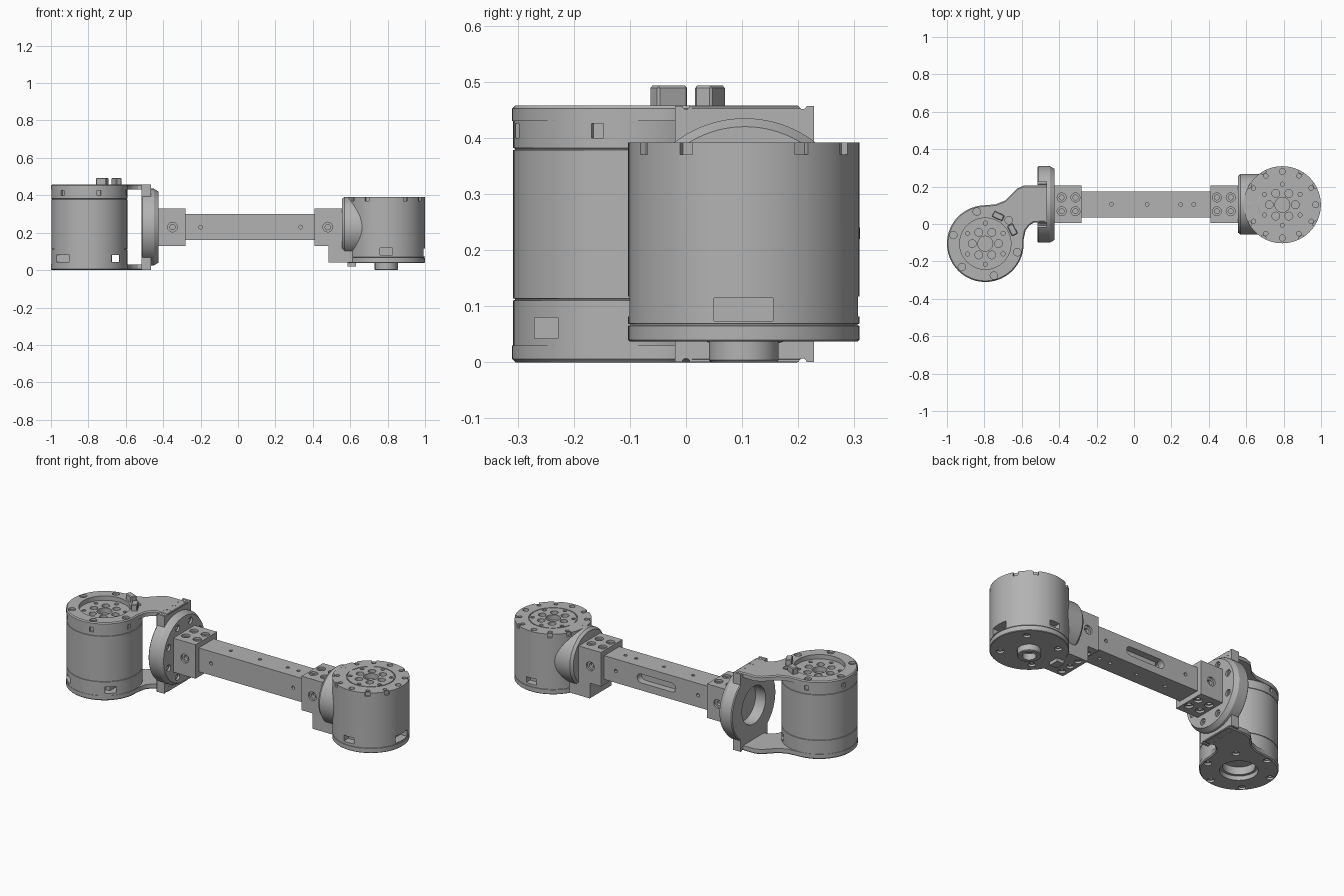
import bpy, bmesh
from math import sin, cos, pi, radians
from mathutils import Matrix, Vector

cube = bpy.data.objects.get("Cube")
if cube:
    bpy.data.objects.remove(cube)

grey = bpy.data.materials.new("machined grey")
grey.use_nodes = True
COL = (0.45, 0.45, 0.45, 1)
grey.diffuse_color = COL
grey.node_tree.nodes["Principled BSDF"].inputs["Base Color"].default_value = COL
made = []

AXES = {"Z": Matrix.Identity(4),
        "-Z": Matrix.Rotation(pi, 4, "X"),
        "X": Matrix.Rotation(pi / 2, 4, "Y"),
        "-X": Matrix.Rotation(-pi / 2, 4, "Y"),
        "Y": Matrix.Rotation(-pi / 2, 4, "X"),
        "-Y": Matrix.Rotation(pi / 2, 4, "X")}


def lathe(bm, at, profile, axis="Z", n=24):
    """Revolve (radius, height) points; a profile off the axis closes on itself."""
    m = Matrix.Translation(at) @ AXES[axis]
    rings = []
    for r, h in profile:
        count = 1 if r == 0 else n
        rings.append([bm.verts.new(m @ Vector((r * cos(2 * pi * i / n), r * sin(2 * pi * i / n), h)))
                      for i in range(count)])
    pairs = list(zip(rings, rings[1:]))
    if profile[0][0] > 0:
        pairs.append((rings[-1], rings[0]))
    for a, b in pairs:
        for i in range(n):
            j = (i + 1) % n
            quad = [a[i % len(a)], a[j % len(a)], b[j % len(b)], b[i % len(b)]]
            bm.faces.new(list(dict.fromkeys(quad)))


def cyl(bm, at, r, h0, h1, axis="Z", n=24, ch=0):
    top = [(r - ch, h1 - 0), (0, h1)] if ch else [(0, h1)]
    lathe(bm, at, [(0, h0), (r, h0), (r, h1 - ch)] + top, axis, n)


def box(bm, lo, hi, turn=0.0):
    lo, hi = Vector(lo), Vector(hi)
    m = Matrix.Translation((lo + hi) / 2) @ Matrix.Rotation(turn, 4, "Z") @ Matrix.Diagonal((*(hi - lo), 1))
    bmesh.ops.create_cube(bm, size=1, matrix=m)


def prism(bm, pts, z0, z1, bevel_z=None):
    face = bm.faces.new([bm.verts.new((x, y, z0)) for x, y in pts])
    ext = bmesh.ops.extrude_face_region(bm, geom=[face])
    bmesh.ops.translate(bm, vec=(0, 0, z1 - z0), verts=[v for v in ext["geom"] if isinstance(v, bmesh.types.BMVert)])
    if bevel_z is not None:
        rim = [e for e in bm.edges if all(abs(v.co.z - bevel_z) < 1e-5 for v in e.verts)]
        bmesh.ops.bevel(bm, geom=rim, offset=0.006, segments=1, affect="EDGES")


def bore(bm, at, axis, r, depth=0.03):
    """Counterbored screw hole, cut downwards against the axis."""
    lathe(bm, at, [(0, 0.01), (r, 0.01), (r, -0.012), (r * .55, -0.012), (r * .55, -depth), (0, -depth)], axis, 16)


def around(at, r, count, start=0.0):
    for i in range(count):
        a = radians(start) + 2 * pi * i / count
        yield a, (at[0] + r * cos(a), at[1] + r * sin(a), at[2])


def build(name, bm, cutter=None):
    def to_object(b, label):
        bmesh.ops.recalc_face_normals(b, faces=b.faces)
        mesh = bpy.data.meshes.new(label)
        b.to_mesh(mesh)
        b.free()
        o = bpy.data.objects.new(label, mesh)
        bpy.context.collection.objects.link(o)
        return o
    o = to_object(bm, name)
    o.data.materials.append(grey)
    if cutter:
        c = to_object(cutter, name + "_cutter")
        c.hide_render = True
        mod = o.modifiers.new("cut", "BOOLEAN")
        mod.operation, mod.object, mod.solver, mod.use_self = "DIFFERENCE", c, "EXACT", True
        bpy.context.view_layer.update()
        mesh = bpy.data.meshes.new_from_object(o.evaluated_get(bpy.context.evaluated_depsgraph_get()))
        o.modifiers.clear()
        o.data = mesh
        bpy.data.objects.remove(c)
    made.append(o)
    return o


def rotor_holes(bm, at):
    cyl(bm, at, 0.04, -0.03, 0.02)
    for _, p in around(at, 0.07, 6):
        cyl(bm, p, 0.021, -0.02, 0.02, n=16)
    for _, p in around(at, 0.11, 6, 30):
        cyl(bm, p, 0.011, -0.02, 0.02, n=12)


# Elbow motor held by the yoke
LX, LY, MY, MZ = -0.795, -0.105, 0.105, 0.23
b, c = bmesh.new(), bmesh.new()
prof = [(0, 0.025), (0.203, 0.025)]
for z in (0.112, 0.38):
    prof += [(0.203, z - 0.002), (0.2, z - 0.001), (0.2, z + 0.001), (0.203, z + 0.002)]
lathe(b, (LX, LY, 0), prof + [(0.203, 0.432), (0, 0.432)], n=96)
rotor_holes(c, (LX, LY, 0.432))
cyl(c, (LX, LY, 0.02), 0.085, -0.01, 0.05, n=48)
for a, p in around((LX, LY, 0.416), 0.203, 6, 45):
    box(c, (p[0] - .012, p[1] - .011, .4), (p[0] + .012, p[1] + .011, .426), a)
box(c, (-0.675, -0.4, 0.042), (-0.635, 0.2, 0.08))
box(c, (-0.97, -0.4, 0.042), (-0.9, -0.2, 0.08))
box(c, (-0.7, -0.27, 0.042), (-0.5, -0.228, 0.08))
build("elbow_motor", b, c)

# Yoke arms: round plate flowing into a straight tab
outline = [(LX + 0.205 * cos(radians(t)), LY + 0.205 * sin(radians(t))) for t in range(95, 370, 5)]
outline += [(-0.58, -0.035), (-0.56, -0.008), (-0.535, 0.008), (-0.465, 0.01), (-0.465, 0.205), (-0.59, 0.205),
            (-0.625, 0.19), (-0.655, 0.16), (-0.69, 0.125), (-0.74, 0.105)]
for name, z0, z1, rim, axis, hole in (("yoke_top_arm", 0.43, 0.458, 0.458, "Z", 0.137),
                                      ("yoke_bottom_arm", 0.0, 0.03, 0.0, "-Z", 0.1)):
    b, c = bmesh.new(), bmesh.new()
    prism(b, outline, z0, z1, rim)
    cyl(c, (LX, LY, 0), hole, z0 - 0.02, z1 + 0.02, n=64)
    for _, p in around((LX, LY, rim), 0.177, 6, 45):
        bore(c, p, axis, 0.02, 0.02)
    for y in (0.04, 0.105, 0.17):
        bore(c, (-0.49, y, rim), axis, 0.019, 0.02)
    build(name, b, c)

# Cable plugs on the top arm
b = bmesh.new()
for ang in (65, 27):
    x, y = LX + 0.163 * cos(radians(ang)), LY + 0.163 * sin(radians(ang))
    box(b, (x - .017, y - .03, .44), (x + .017, y + .03, .493), radians(ang))
bmesh.ops.bevel(b, geom=[e for e in b.edges], offset=0.004, segments=1, affect="EDGES")
build("cable_plugs", b)

# Yoke back: slab between the arms and a round flange
b, c = bmesh.new(), bmesh.new()
box(b, (-0.515, -0.02, 0.001), (-0.466, 0.228, 0.457))
for y in (0.0, 0.208):
    for z in (0.0, 0.458):
        cyl(c, (-0.6, y, z), 0.007, 0, 0.2, "X", 12)
cyl(c, (-0.6, MY, MZ), 0.11, 0, 0.2, "X", 48)
build("yoke_slab", b, c)
b, c = bmesh.new(), bmesh.new()
lathe(b, (-0.515, MY, MZ), [(0, 0), (0.2, 0), (0.205, 0.005), (0.205, 0.065), (0.19, 0.09), (0, 0.09)], "X", 96)
cyl(c, (-0.6, MY, MZ), 0.11, 0, 0.15, "X", 48)
for k in range(8):
    a = pi / 8 + k * pi / 4
    bore(c, (-0.425, MY + 0.155 * cos(a), MZ + 0.155 * sin(a)), "X", 0.019, 0.05)
build("yoke_flange", b, c)

# Square clamps on both beam ends
for name, x0 in (("elbow_clamp", -0.426), ("wrist_clamp", 0.41)):
    b, c = bmesh.new(), bmesh.new()
    x1 = -0.28 if x0 < 0 else 0.56
    mid = -0.35 if x0 < 0 else 0.48
    box(b, (x0, 0.005, 0.13), (x1, 0.205, 0.33))
    for dx in (-0.037, 0.037):
        for y in (0.068, 0.142):
            bore(c, (mid + dx, y, 0.33), "Z", 0.024)
            bore(c, (mid + dx, y, 0.13), "-Z", 0.024)
    bore(c, (mid, 0.005, MZ), "-Y", 0.026)
    bore(c, (mid, 0.205, MZ), "Y", 0.026)
    build(name, b, c)

# Beam with pin holes and a slot in its back face
b, c = bmesh.new(), bmesh.new()
box(b, (-0.29, 0.035, 0.16), (0.42, 0.175, 0.30))
for x in (-0.12, 0.07, 0.25, 0.32):
    cyl(c, (x, MY, 0.30), 0.01, -0.02, 0.02, n=12)
    cyl(c, (x, MY, 0.16), 0.01, -0.02, 0.02, n=12)
for x in (-0.2, 0.335):
    cyl(c, (x, 0.035, MZ), 0.01, -0.02, 0.02, "Y", 12)
    cyl(c, (x, 0.175, MZ), 0.01, -0.02, 0.02, "Y", 12)
slot = bmesh.new()
for x in (-0.03, 0.17):
    cyl(c, (x, 0.175, MZ), 0.026, -0.04, 0.02, "Y", 24)
box(c, (-0.03, 0.135, MZ - 0.026), (0.17, 0.195, MZ + 0.026))
slot.free()
build("beam", b, c)

# Wrist motor with rim holes, notches and connector windows
RX, RY = 0.793, 0.103
b, c = bmesh.new(), bmesh.new()
lathe(b, (RX, RY, 0), [(0, 0.037), (0.203, 0.037), (0.206, 0.04), (0.206, 0.065), (0.203, 0.066), (0.203, 0.068),
                       (0.206, 0.069), (0.206, 0.392), (0, 0.392)], n=96)
rotor_holes(c, (RX, RY, 0.392))
lathe(c, (RX, RY, 0.392), [(0.126, -0.006), (0.131, -0.006), (0.131, 0.01), (0.126, 0.01)], n=64)
for k, (a, p) in enumerate(around((RX, RY, 0.392), 0.178, 12)):
    cyl(c, p, 0.012 if k % 3 else 0.016, -0.02, 0.02, n=16)
    if k % 3:
        x, y = RX + 0.206 * cos(a), RY + 0.206 * sin(a)
        box(c, (x - .012, y - .013, .37), (x + .012, y + .013, .41), a)
box(c, (0.95, 0.05, 0.074), (1.05, 0.155, 0.115))
box(c, (0.76, -0.15, 0.082), (0.825, -0.06, 0.117))
box(c, (0.76, 0.27, 0.082), (0.825, 0.35, 0.117))
for _, p in around((RX, RY, 0.037), 0.15, 4, 45):
    bore(c, p, "-Z", 0.02)
build("wrist_motor", b, c)

# Output boss below the wrist motor
b = bmesh.new()
lathe(b, (RX, RY, 0), [(0.036, 0.0), (0.058, 0.0), (0.062, 0.004), (0.062, 0.04), (0.036, 0.04)], n=48)
build("output_boss", b)

# Wrist mount: round saddle, lower block and key
b = bmesh.new()
lathe(b, (0.555, MY, MZ), [(0, 0), (0.15, 0), (0.162, 0.015), (0.162, 0.12), (0, 0.12)], "X", 64)
build("wrist_saddle", b)
b, c = bmesh.new(), bmesh.new()
box(b, (0.483, 0.005, 0.04), (0.66, 0.205, 0.135))
for y in (0.04, 0.105, 0.17):
    bore(c, (0.52, y, 0.04), "-Z", 0.02)
build("wrist_lower_block", b, c)
b = bmesh.new()
box(b, (0.585, 0.075, 0.018), (0.632, 0.135, 0.05))
build("locating_key", b)

for o in made:
    o.select_set(True)
bpy.context.view_layer.objects.active = made[0]
bpy.ops.object.shade_smooth_by_angle(angle=radians(30))
